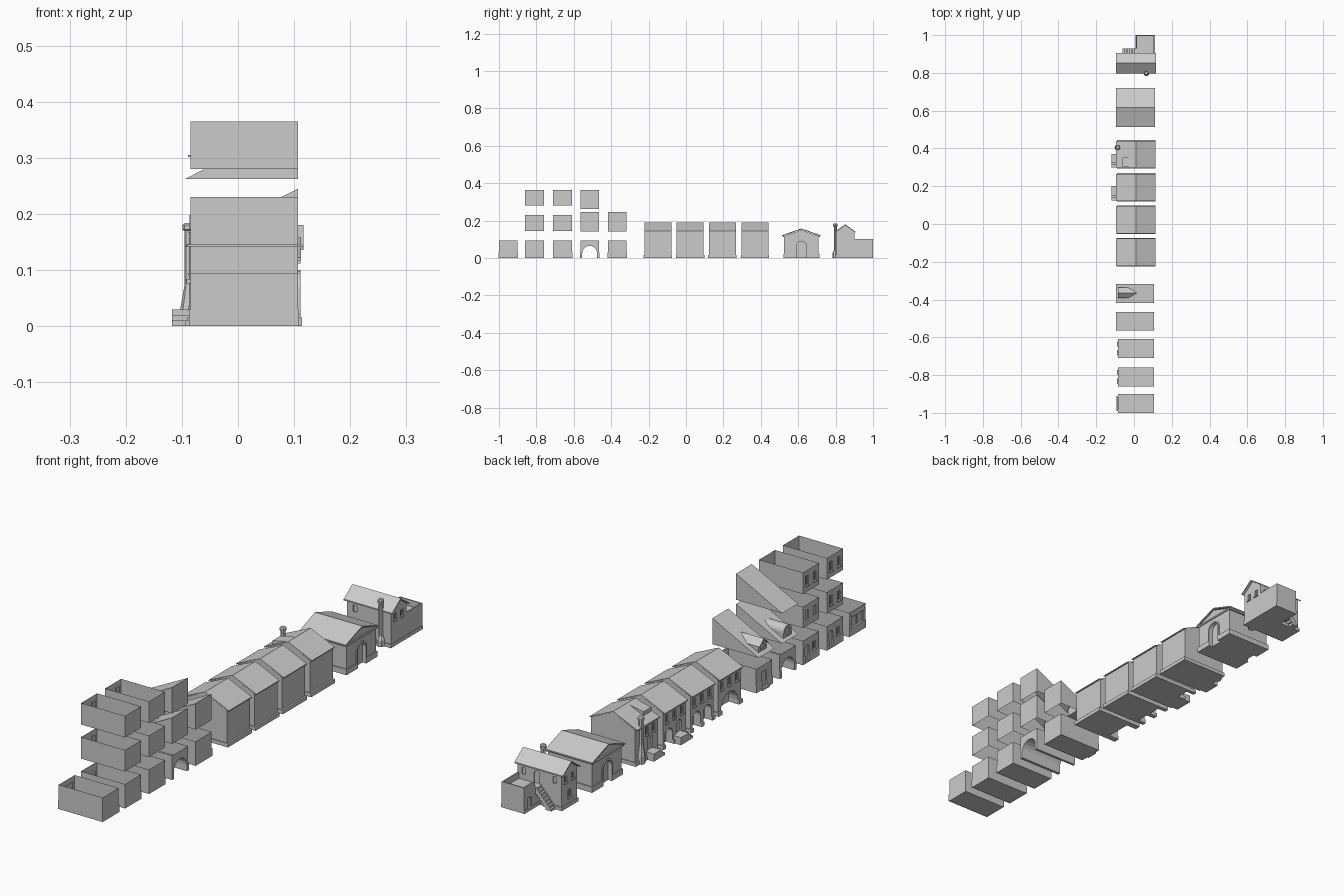
import bpy, bmesh, math

if "Cube" in bpy.data.objects:
    bpy.data.objects.remove(bpy.data.objects["Cube"])

XF, XB = -0.085, 0.107          # facade and back wall positions


def add_prism(bm, prof, axis, a, b):
    """Extrude a 2D profile along an axis from a to b."""
    def place(u, v, t):
        return {'x': (t, u, v), 'y': (u, t, v), 'z': (u, v, t)}[axis]
    lo = [bm.verts.new(place(u, v, a)) for u, v in prof]
    hi = [bm.verts.new(place(u, v, b)) for u, v in prof]
    n = len(prof)
    bm.faces.new(lo)
    bm.faces.new(hi)
    for i in range(n):
        bm.faces.new((lo[i], lo[(i + 1) % n], hi[(i + 1) % n], hi[i]))


def finish(bm, name):
    bmesh.ops.recalc_face_normals(bm, faces=bm.faces[:])
    me = bpy.data.meshes.new(name)
    bm.to_mesh(me)
    bm.free()
    ob = bpy.data.objects.new(name, me)
    bpy.context.collection.objects.link(ob)
    return ob


def prism(name, prof, axis, a, b):
    bm = bmesh.new()
    add_prism(bm, prof, axis, a, b)
    return finish(bm, name)


def box(name, x0, x1, y0, y1, z0, z1):
    return prism(name, [(x0, y0), (x1, y0), (x1, y1), (x0, y1)], 'z', z0, z1)


def outline(u, z, w, h, arched):
    """Rectangular or round-headed opening outline."""
    r = w / 2
    if not arched:
        return [(u - r, z), (u + r, z), (u + r, z + h), (u - r, z + h)]
    arc = [(u + r * math.cos(math.pi * i / 10), z + h - r + r * math.sin(math.pi * i / 10)) for i in range(11)]
    return [(u - r, z), (u + r, z)] + arc


# An opening is (axis, face position, outward sign, centre, sill z, width, height, arched, depth)
def win(y, z, w=0.018, h=0.032, arched=False, depth=0.004):
    return ('x', XF, -1, y, z, w, h, arched, depth)


def cut(ob, openings):
    if not openings:
        return ob
    bm = bmesh.new()
    for ax, p, s, u, z, w, h, arched, d in openings:
        add_prism(bm, outline(u, z, w, h, arched), ax, p + s * 0.02, p - s * d)
    cutter = finish(bm, "cutter")
    cutter.hide_render = True
    m = ob.modifiers.new("cut", 'BOOLEAN')
    m.operation, m.solver, m.object = 'DIFFERENCE', 'EXACT', cutter
    dg = bpy.context.evaluated_depsgraph_get()
    ob.data, ob_mesh = bpy.data.meshes.new_from_object(ob.evaluated_get(dg)), ob.data
    ob.modifiers.clear()
    bpy.data.objects.remove(cutter)
    return ob


def open_ends(ob, top=True, bottom=True):
    """Remove the lid and/or the floor, leaving a shell."""
    bm = bmesh.new()
    bm.from_mesh(ob.data)
    zs = [v.co.z for v in bm.verts]
    kill = [f for f in bm.faces
            if (top and all(abs(v.co.z - max(zs)) < 1e-4 for v in f.verts))
            or (bottom and all(abs(v.co.z - min(zs)) < 1e-4 for v in f.verts))]
    bmesh.ops.delete(bm, geom=kill, context='FACES')
    bm.to_mesh(ob.data)
    bm.free()


def trims(name, openings):
    """Sill and mullion for rectangular windows."""
    for ax, p, s, u, z, w, h, arched, d in openings:
        if ax == 'x' and not arched and d < 0.005 and z > 0.02:
            x0, x1 = sorted((p + s * 0.004, p))
            box(name + "_sill", x0, x1, u - w / 2 - 0.003, u + w / 2 + 0.003, z - 0.004, z)
            x0, x1 = sorted((p - s * d, p - s * 0.001))
            box(name + "_mullion", x0, x1, u - 0.001, u + 0.001, z, z + h)


# Open-topped wall modules
def ground_module(name, y0, openings):
    y1 = y0 + 0.1
    open_ends(cut(box(name, XF, XB, y0, y1, 0, 0.095), openings), True, False)
    open_ends(cut(box(name + "_plinth", XF - .002, XB + .002, y0 - .002, y1 + .002, 0, 0.03), openings))
    trims(name, openings)


def upper_module(name, y0, z0, openings):
    open_ends(cut(box(name, XF, XB, y0, y0 + 0.1, z0, z0 + 0.085), openings))
    trims(name, openings)


Y = [-1.0, -0.86, -0.71, -0.565, -0.418]
ground_module("shop_module", Y[0], [win(-0.95, 0.032, 0.07, 0.042)])
box("shop_awning_board", -0.092, XF, -0.99, -0.91, 0.076, 0.084)
ground_module("door_module", Y[1], [win(-0.785, 0.004, 0.025, 0.065, True), win(-0.83, 0.036)])
ground_module("arch_module", Y[2], [win(-0.635, 0.004, 0.026, 0.065, True), win(-0.68, 0.036)])
ground_module("passage_module", Y[3], [win(-0.515, -0.01, 0.08, 0.075, True, 0.25)])
ground_module("entry_module", Y[4], [win(-0.368, 0.004, 0.026, 0.065)])
box("entry_step", -0.094, XF, -0.39, -0.345, 0, 0.01)
for lvl, z in enumerate((0.145, 0.28)):
    for i in (1, 2):
        c = Y[i] + 0.05
        upper_module("upper_module", Y[i], z,
                     [win(c - 0.024, z + 0.025, 0.018, 0.038, lvl == 0 and i == 2),
                      win(c + 0.024, z + 0.025, 0.018, 0.038, lvl == 0 and i == 2)])

# Single-pitch roof modules with dormers
for name, y0, z0 in (("plain_roof", Y[3], 0.262), ("round_dormer_roof", Y[3], 0.142), ("gable_dormer_roof", Y[4], 0.142)):
    open_ends(prism(name, [(-0.095, z0), (XB, z0), (XB, z0 + 0.103)], 'y', y0, y0 + 0.1), False, True)
c = Y[3] + 0.05
cut(prism("round_dormer", outline(c, 0.15, 0.05, 0.046, True), 'x', XF, 0.008),
    [win(c, 0.155, 0.03, 0.032, True)])
c = Y[4] + 0.053
cut(prism("gable_dormer", [(c - .025, .15), (c + .025, .15), (c + .025, .176), (c, .196), (c - .025, .176)],
          'x', -0.08, 0.012), [('x', -0.08, -1, c, 0.156, 0.028, 0.022, False, 0.004)])
for s in (-1, 1):
    prism("dormer_roof_slab", [(c, .198), (c, .195), (c + s * .028, .172), (c + s * .028, .175)], 'x', -0.086, 0.014)


# Two-storey houses, ridge along y
def house(name, y0, y1, openings):
    body = [(XF, 0), (XB, 0), (XB, 0.143), (0.011, 0.187), (XF, 0.143)]
    cut(prism(name + "_walls", body, 'y', y0, y1), openings)
    cut(box(name + "_base", XF - .006, XB + .007, y0 - .004, y1 + .004, 0, 0.015), openings)
    roof = [(-0.094, 0.140), (0.011, 0.187), (0.115, 0.140), (0.115, 0.144), (0.011, 0.191), (-0.094, 0.144)]
    prism(name + "_roof", roof, 'y', y0, y1)
    trims(name, openings)


def row(y0, y1, z, n=3):
    return [win(y0 + (y1 - y0) * (i + 0.5) / n, z) for i in range(n)]


house("arcade_house", -0.222, -0.078, row(-0.222, -0.078, 0.095) +
      [win(-0.15, -0.01, 0.105, 0.08, True, 0.04)])
house("twin_arch_house", -0.05, 0.094, row(-0.05, 0.094, 0.095) +
      [win(-0.012, -0.01, 0.05, 0.08, True, 0.03), win(0.056, -0.01, 0.05, 0.08, True, 0.03)])
house("stoop_house", 0.122, 0.266, row(0.122, 0.266, 0.095) +
      [win(0.165, 0.03, 0.03, 0.05, True, 0.006), win(0.23, -0.01, 0.05, 0.08, True, 0.03)])
house("chimney_house", 0.298, 0.44, [win(0.325, 0.095), win(0.365, 0.095),
      win(0.345, 0.03, 0.028, 0.05, False, 0.006)])


def steps(name, y0, y1, n=3):
    for i in range(n):
        w = (y1 - y0) * (0.5 + 0.5 * (n - i) / n)
        box(name, -0.118, -0.085, y1 - w, y1, 0.03 * i / n, 0.03 * (i + 1) / n)


steps("stoop_steps", 0.125, 0.2)
steps("front_steps", 0.3, 0.37)
prism("shed_dormer", [(-0.06, 0.152), (-0.06, 0.175), (0.012, 0.189), (0.012, 0.17)], 'y', 0.303, 0.352)


# Lathed chimney with flared base and cap
def chimney(name, x, y, prof, n=8):
    bm = bmesh.new()
    rings = [[bm.verts.new((x + r * math.cos(2 * math.pi * i / n), y + r * math.sin(2 * math.pi * i / n), z))
              for i in range(n)] for r, z in prof]
    for a, b in zip(rings, rings[1:]):
        for i in range(n):
            bm.faces.new((a[i], a[(i + 1) % n], b[(i + 1) % n], b[i]))
    bm.faces.new(rings[0])
    bm.faces.new(rings[-1])
    finish(bm, name)


chimney("round_chimney", -0.086, 0.405, [(.017, 0), (.017, .03), (.009, .075), (.009, .17), (.013, .172), (.013, .18), (.008, .184)])
chimney("tall_chimney", 0.066, 0.799, [(.016, 0), (.016, .025), (.009, .04), (.009, .168), (.012, .17), (.012, .18), (.008, .185)])


# Hall with pediment gables facing both x ends
hall_doors = [('x', p, s, 0.617, -0.01, 0.052, 0.1, True, 0.012) for p, s in ((XF, -1), (XB, 1))]
cut(prism("hall_walls", [(.525, 0), (.709, 0), (.709, .118), (.617, .15), (.525, .118)], 'x', XF, XB), hall_doors)
cut(box("hall_base", XF - .004, XB + .004, 0.52, 0.714, 0, 0.022), hall_doors)
box("hall_cornice", XF - .006, XB + .004, 0.518, 0.716, 0.112, 0.119)
prism("hall_roof", [(.514, .117), (.617, .153), (.72, .117), (.72, .122), (.617, .158), (.514, .122)], 'x', -0.094, 0.112)
for p, s in ((XF, -1), (XB, 1)):
    prof = outline(0.617, 0, 0.064, 0.097, True)
    cut(prism("hall_door_trim", prof, 'x', p, p + s * 0.004), hall_doors)

# Corner house with terrace and outside stair
house_cuts = [('x', p, s, y, 0.1, 0.016, 0.026, False, 0.004) for p, s in ((XF, -1), (XB, 1)) for y in (0.83, 0.873)]
house_cuts += [win(0.85, 0.035, 0.02, 0.03), ('y', 0.9, 1, 0.024, 0.078, 0.024, 0.05, True, 0.005),
               ('y', 0.9, 1, 0.08, 0.1, 0.016, 0.026, False, 0.004), ('y', 0.9, 1, -0.055, 0.1, 0.016, 0.026, False, 0.004),
               ('y', 0.803, -1, -0.05, 0.1, 0.016, 0.026, False, 0.004)]
cut(prism("corner_house_walls", [(.803, 0), (.9, 0), (.9, .142), (.8515, .175), (.803, .142)], 'x', XF, XB), house_cuts)
box("corner_house_base", XF - .004, XB + .003, 0.799, 0.904, 0, 0.014)
trims("corner_house", house_cuts[:5])
prism("corner_house_roof", [(.797, .136), (.8515, .175), (.906, .136), (.906, .141), (.8515, .18), (.797, .141)], 'x', -0.095, 0.117)
cut(box("terrace", 0.01, XB, 0.9, 1.0, 0, 0.078), [('x', 0.01, -1, 0.965, 0.004, 0.025, 0.05, True, 0.005)])
box("terrace_base", 0.007, XB + .003, 0.9, 1.0, 0, 0.014)
box("parapet_back", 0.01, XB, 0.995, 1.0, 0.078, 0.102)
box("parapet_outer", XB - 0.005, XB, 0.9, 0.995, 0.078, 0.102)
box("parapet_inner", 0.01, 0.015, 0.93, 0.995, 0.078, 0.102)
for i in range(8):
    x = -0.06 + 0.07 * i / 8
    box("stair_step", x, x + 0.00875, 0.9, 0.928, max(0, 0.078 * (i - 2) / 8), 0.078 * (i + 1) / 8)
